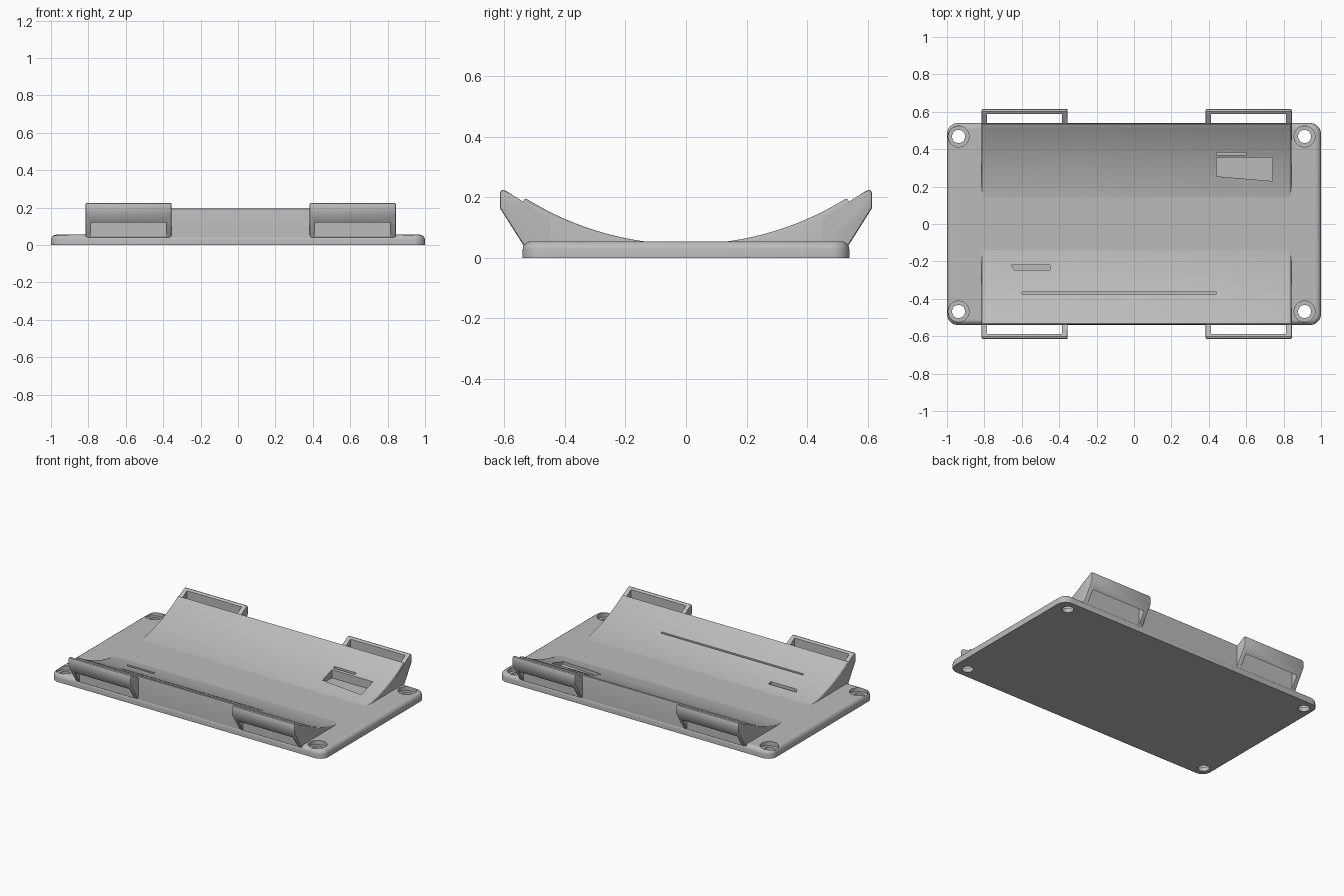
import bpy, bmesh, math
from mathutils import Vector

if "Cube" in bpy.data.objects:
    bpy.data.objects.remove(bpy.data.objects["Cube"], do_unlink=True)

grey = bpy.data.materials.new("grey plastic")
grey.use_nodes = True
GREY = (0.5, 0.5, 0.5, 1)
grey.diffuse_color = GREY
grey.node_tree.nodes["Principled BSDF"].inputs["Base Color"].default_value = GREY


def prism(name, outline, start, end, axis="z"):
    """Extrude an outline: (x, y) along z, or (y, z) along x."""
    bm = bmesh.new()
    place = (lambda p: (p[0], p[1], start)) if axis == "z" else (lambda p: (start, p[0], p[1]))
    face = bm.faces.new([bm.verts.new(place(p)) for p in outline])
    direction = Vector((0, 0, 1)) if axis == "z" else Vector((1, 0, 0))
    extruded = bmesh.ops.extrude_face_region(bm, geom=[face])["geom"]
    bmesh.ops.translate(bm, vec=direction * (end - start),
                        verts=[v for v in extruded if isinstance(v, bmesh.types.BMVert)])
    bmesh.ops.recalc_face_normals(bm, faces=bm.faces)
    mesh = bpy.data.meshes.new(name)
    bm.to_mesh(mesh)
    bm.free()
    mesh.materials.append(grey)
    obj = bpy.data.objects.new(name, mesh)
    bpy.context.collection.objects.link(obj)
    return obj


def rectangle(x0, x1, y0, y1):
    return [(x0, y0), (x1, y0), (x1, y1), (x0, y1)]


def circle(x, y, r, n=32):
    return [(x + r * math.cos(math.tau * i / n), y + r * math.sin(math.tau * i / n)) for i in range(n)]


def apply_modifier(obj, mod):
    bpy.ops.object.select_all(action="DESELECT")
    bpy.context.view_layer.objects.active = obj
    obj.select_set(True)
    bpy.ops.object.modifier_apply(modifier=mod.name)


def cut(obj, cutters):
    for cutter in cutters:
        mod = obj.modifiers.new("cut", "BOOLEAN")
        mod.operation, mod.solver, mod.object = "DIFFERENCE", "EXACT", cutter
        apply_modifier(obj, mod)
        bpy.data.objects.remove(cutter, do_unlink=True)


def round_edges(obj, width, test, segments=4):
    """Bevel the edges whose two end points satisfy the test."""
    bm = bmesh.new()
    bm.from_mesh(obj.data)
    edges = [e for e in bm.edges if test(e.verts[0].co, e.verts[1].co)]
    bmesh.ops.bevel(bm, geom=edges, offset=width, segments=segments, profile=0.5,
                    affect="EDGES", clamp_overlap=True)
    bm.to_mesh(obj.data)
    bm.free()


def smooth(obj):
    bpy.ops.object.select_all(action="DESELECT")
    bpy.context.view_layer.objects.active = obj
    obj.select_set(True)
    bpy.ops.object.shade_smooth_by_angle(angle=math.radians(30))


# Base plate with rounded corners and a rounded top rim
TOP = 0.055
R = 0.06
outline = []
for k, (sx, sy) in enumerate([(1, 1), (-1, 1), (-1, -1), (1, -1)]):
    for i in range(9):
        a = (k + i / 8) * math.pi / 2
        outline.append((sx * (1 - R) + R * math.cos(a), sy * (0.54 - R) + R * math.sin(a)))
plate = prism("base_plate", outline, 0, TOP)
round_edges(plate, 0.028, lambda a, b: min(a.z, b.z) > TOP - 0.001)

# Counterbored screw holes
for x in (-0.938, 0.912):
    for y in (-0.468, 0.468):
        cut(plate, [prism("hole", circle(x, y, 0.035), -0.1, 0.2),
                    prism("counterbore", circle(x, y, 0.056), 0.028, 0.2)])
smooth(plate)

# Concave cradle
X0, X1, YE = -0.815, 0.842, 0.537


def cradle_height(y):
    return 0.045 + 1 - math.sqrt(1 - y * y)


steps = 40
ys = [-YE + 2 * YE * i / steps for i in range(steps + 1)]
cradle = prism("cradle", [(-YE, 0.015), (YE, 0.015)] + [(y, cradle_height(y)) for y in reversed(ys)],
               X0, X1, "x")
round_edges(cradle, 0.014, lambda a, b: min(a.z, b.z) > 0.03 and
            (abs(a.x - b.x) < 0.01 or min(abs(a.y), abs(b.y)) > YE - 0.01), 3)

# Window and slots sunk into the cradle
cut(cradle, [
    prism("window", [(0.44, 0.255), (0.74, 0.23), (0.74, 0.355), (0.44, 0.355)], 0.03, 0.4),
    prism("window_slot", rectangle(0.44, 0.6, 0.368, 0.382), 0.06, 0.4),
    prism("small_slot", [(-0.64, -0.245), (-0.45, -0.245), (-0.45, -0.22), (-0.655, -0.22)], 0.03, 0.4),
    prism("long_slit", rectangle(-0.6, 0.44, -0.374, -0.364), 0.06, 0.4),
])
smooth(cradle)

# Four strap loops
profile = [(0.45, 0.03), (0.53, 0.03), (0.615, 0.165), (0.615, 0.213),
           (0.611, 0.222), (0.602, 0.225), (0.594, 0.221), (0.45, 0.13)]
for side, s in (("front", -1), ("back", 1)):
    for hand, x0, x1 in (("right", X0, -0.355), ("left", 0.383, X1 + 0.002)):
        loop = prism(f"{side}_{hand}_strap_loop", [(s * y, z) for y, z in profile], x0, x1, "x")
        round_edges(loop, 0.008, lambda a, b: abs(a.x - b.x) < 0.001 and
                    min(abs(a.y), abs(b.y)) > 0.5, 2)
        lo, hi = sorted((s * 0.54, s * 0.587))
        cut(loop, [prism("strap_slot", rectangle(x0 + 0.03, x1 - 0.03, lo, hi), -0.1, 0.4)])
        smooth(loop)
